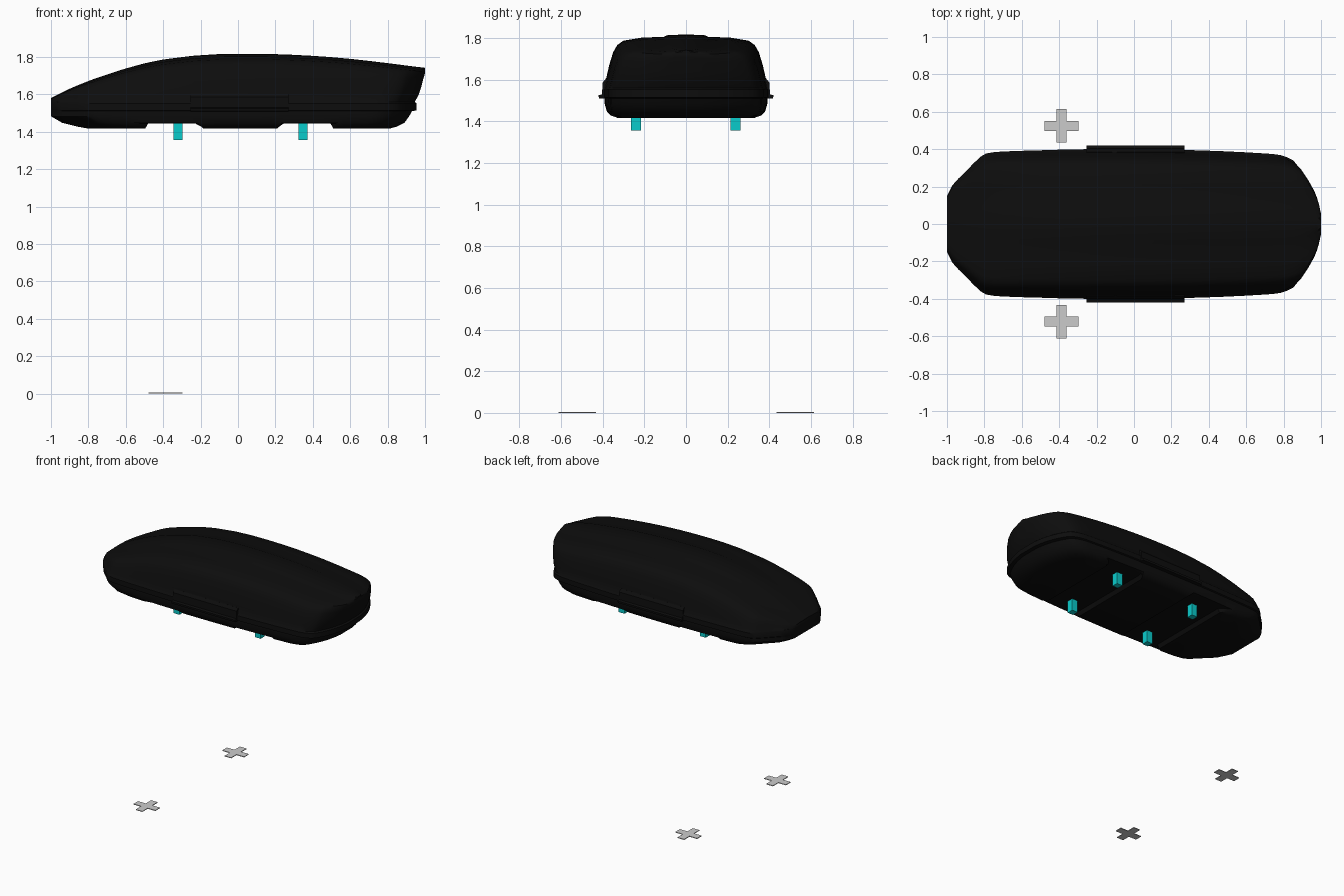
import bpy, bmesh, math

if "Cube" in bpy.data.objects:
    bpy.data.objects.remove(bpy.data.objects["Cube"])


def mat(name, rgb):
    m = bpy.data.materials.new(name)
    m.diffuse_color = (*rgb, 1)
    m.use_nodes = True
    m.node_tree.nodes["Principled BSDF"].inputs["Base Color"].default_value = m.diffuse_color
    return m


BLACK = mat("black plastic", (0.004, 0.004, 0.004))
CYAN = mat("cyan", (0.003, 0.6, 0.6))
GREY = mat("light grey", (0.6, 0.6, 0.6))


def finish(bm, name, material, angle=None):
    bmesh.ops.recalc_face_normals(bm, faces=bm.faces)
    me = bpy.data.meshes.new(name)
    bm.to_mesh(me)
    bm.free()
    ob = bpy.data.objects.new(name, me)
    bpy.context.collection.objects.link(ob)
    me.materials.append(material)
    if angle:
        bpy.ops.object.select_all(action='DESELECT')
        ob.select_set(True)
        bpy.context.view_layer.objects.active = ob
        bpy.ops.object.shade_smooth_by_angle(angle=math.radians(angle))
    return ob


def prism(name, loop, axis, a, b, material, angle=None):
    """Extrude a closed 2D loop along an axis from a to b."""
    def put(p, h):
        return (h, p[0], p[1]) if axis == 'x' else (p[0], p[1], h)
    bm = bmesh.new()
    f = bm.faces.new([bm.verts.new(put(p, a)) for p in loop])
    if b != a:
        top = bmesh.ops.extrude_face_region(bm, geom=[f], use_keep_orig=True)
        for v in [g for g in top['geom'] if isinstance(g, bmesh.types.BMVert)]:
            if axis == 'x':
                v.co.x = b
            else:
                v.co.z = b
    return finish(bm, name, material, angle)


def curve(pts, x):
    """Smooth interpolation through a short point list."""
    n = len(pts)
    x = min(max(x, pts[0][0]), pts[-1][0])
    i = next(k for k in range(n - 1) if x <= pts[k + 1][0])

    def slope(k):
        a, b = pts[max(k - 1, 0)], pts[min(k + 1, n - 1)]
        return (b[1] - a[1]) / (b[0] - a[0])
    (x0, y0), (x1, y1) = pts[i], pts[i + 1]
    h = x1 - x0
    t = (x - x0) / h
    return ((2*t**3 - 3*t*t + 1) * y0 + (t**3 - 2*t*t + t) * h * slope(i)
            + (3*t*t - 2*t**3) * y1 + (t**3 - t*t) * h * slope(i + 1))


# lid height along the length, and half width of the plan (fraction)
TOP = [(-1, 1.58), (-.9, 1.63), (-.74, 1.693), (-.47, 1.773), (-.2, 1.81),
       (.06, 1.817), (.33, 1.81), (.6, 1.79), (1, 1.742)]
PLAN = [(-1, .37), (-.97, .52), (-.9, .70), (-.82, .90), (-.77, .955),
        (-.5, .985), (-.25, 1), (.28, .99), (.78, .935), (.86, .89),
        (.91, .80), (.965, .54), (.99, .33), (1, .18)]
NOTCHES = [(-.60, -.25), (.28, .61)]
stations = sorted([-1, -.99, -.97, -.94, -.9, -.86, -.82, -.79, -.75, -.7,
                   -.5, -.4, -.1, 0, .1, .2, .4, .5, .7, .78, .82, .86,
                   .89, .91, .94, .965, .98, .99, 1]
                  + [p for a, b in NOTCHES for p in (a - .02, a, b, b + .02)])

# shell levels: front reach, rear reach, half width, height
BASE = [(.80, .81, .33, 1.417), (.86, .85, .36, 1.428), (.94, .89, .38, 1.448),
        (1, .915, .39, 1.483), (1, .93, .39, 1.51), (1, .955, .40, 1.515),
        (1, .955, .40, 1.552), (1, .945, .393, 1.56)]
# lid levels: rear reach, half width, fraction of the lid height
LID = [(.965, .382, .23), (.98, .368, .46), (.99, .350, .68),
       (.998, .33, .81), (1, .30, .89)]
# lid crown: fraction of rim width, fraction of lid height
CROWN = [(.7, .945), (.36, .957), (.29, .99), (0, 1.0)]


def in_notch(u):
    return any(a - 1e-6 <= u <= b + 1e-6 for a, b in NOTCHES)


def row(u):
    """Half cross-section at a station, from bottom middle to top middle."""
    w = curve(PLAN, u)
    out = []
    for f, r, y, z in BASE:
        if in_notch(u):
            z = max(z, 1.445)
        out.append((u * (f if u < 0 else r), y * w, z))
    out.insert(0, (out[0][0], 0, out[0][2]))
    for r, y, k in LID:
        x = u * (1 if u < 0 else r)
        out.append((x, y * w, 1.55 + k * (curve(TOP, x) - 1.55)))
    x, y, _ = out[-1]
    for s, k in CROWN:
        out.append((x, y * s, 1.55 + k * (curve(TOP, x) - 1.55)))
    return out


# roof box shell lofted along x
bm = bmesh.new()
rings = []
for u in stations:
    half = row(u)
    pts = half + [(x, -y, z) for x, y, z in half[-2:0:-1]]
    rings.append([bm.verts.new(p) for p in pts])
n = len(rings[0])
for A, B in zip(rings, rings[1:]):
    for i in range(n):
        j = (i + 1) % n
        bm.faces.new((A[i], A[j], B[j], B[i]))
# blunt nose and tail closed with strips
for R in (rings[0], rings[-1]):
    for i in range(n // 2):
        quad = [R[i], R[i + 1], R[(n - i - 1) % n], R[(n - i) % n]]
        face = list(dict.fromkeys(quad))
        if len(face) > 2:
            bm.faces.new(face)
bmesh.ops.remove_doubles(bm, verts=bm.verts, dist=1e-5)
finish(bm, "roof_box_shell", BLACK, 35)

# side latch rails with a projecting lower lip
RAIL = [(.375, 1.508), (.418, 1.51), (.42, 1.525), (.403, 1.53),
        (.401, 1.585), (.385, 1.605), (.375, 1.6)]
for side, s in (("left", 1), ("right", -1)):
    prism("latch_rail_" + side, [(s * y, z) for y, z in RAIL], 'x',
          -.255, .27, BLACK, 30)

# four mounting legs
for x in (-.322, .348):
    for y in (-.24, .238):
        h = .024
        prism("mounting_leg", [(x - h, y - h), (x + h, y - h),
                               (x + h, y + h), (x - h, y + h)],
              'z', 1.355, 1.447, CYAN)

# flat cross markers on the ground
a, b = .09, .027
CROSS = [(-b, -a), (b, -a), (b, -b), (a, -b), (a, b), (b, b),
         (b, a), (-b, a), (-b, b), (-a, b), (-a, -b), (-b, -b)]
for y in (-.522, .525):
    prism("ground_cross", [(x - .388, v + y) for x, v in CROSS],
          'z', 0, .005, GREY)
